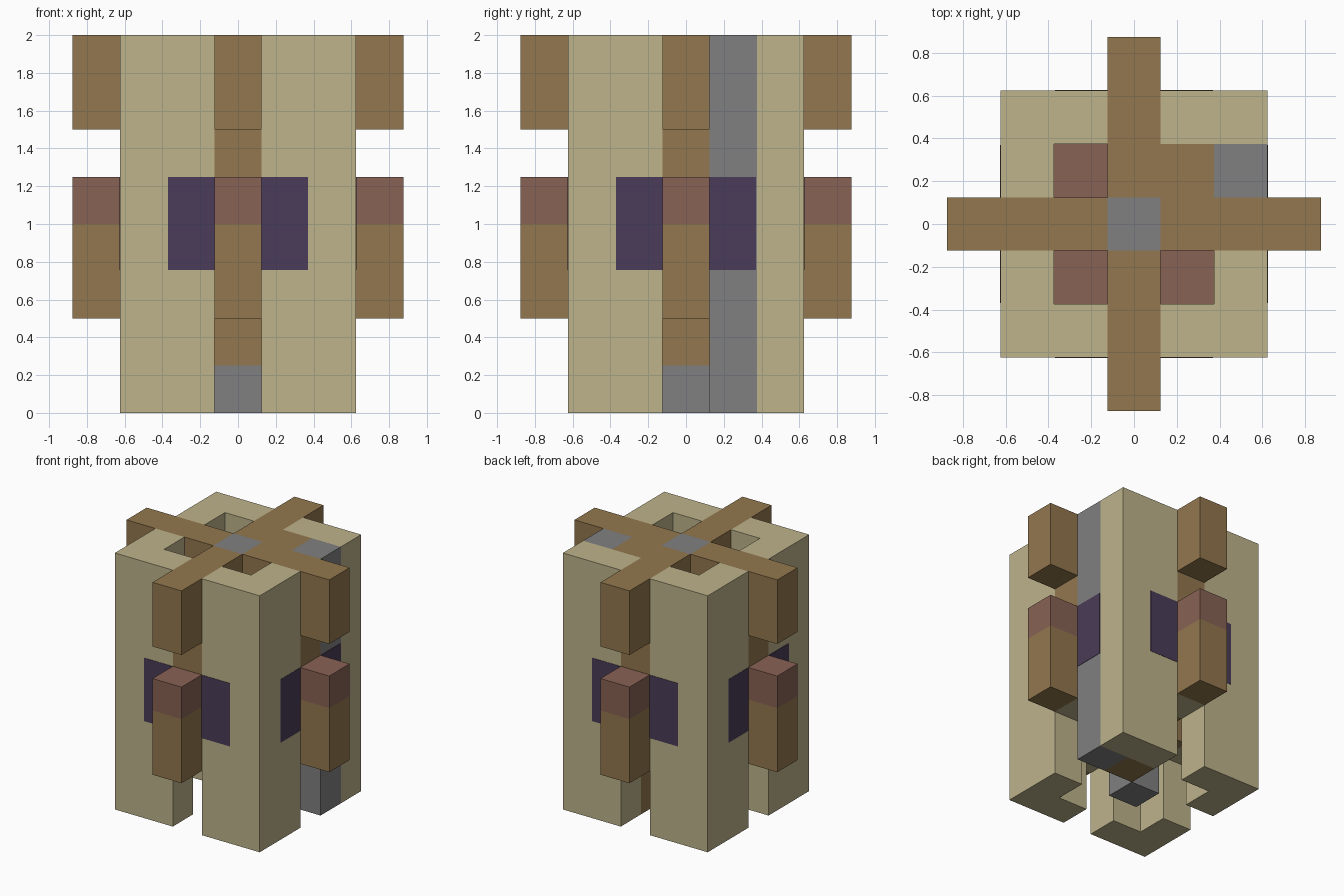
import bpy, bmesh
from math import pi
from mathutils import Matrix, Vector

old = bpy.data.objects.get("Cube")
if old:
    bpy.data.objects.remove(old, do_unlink=True)

U = 0.25  # one building block


def material(name, rgb):
    lin = [((c / 255 + 0.055) / 1.055) ** 2.4 for c in rgb] + [1.0]
    m = bpy.data.materials.new(name)
    m.use_nodes = True
    m.diffuse_color = lin
    m.node_tree.nodes["Principled BSDF"].inputs["Base Color"].default_value = lin
    return m


tan = material("sandstone tan", (189, 179, 139))
brown = material("wood brown", (147, 119, 78))
grey = material("stone grey", (128, 128, 128))
red = material("brick red", (136, 98, 84))
purple = material("window purple", (74, 60, 88))


def prism(name, points, sweep, mats, turn=0.0, cuts=(), rule=None):
    """Extrude a flat outline (in blocks), cut it level, turn it about z, colour it."""
    bm = bmesh.new()
    face = bm.faces.new([bm.verts.new(p) for p in points])
    res = bmesh.ops.extrude_face_region(bm, geom=[face])
    moved = [g for g in res["geom"] if isinstance(g, bmesh.types.BMVert)]
    bmesh.ops.translate(bm, verts=moved, vec=Vector(sweep))
    for z in cuts:
        bmesh.ops.bisect_plane(bm, geom=bm.verts[:] + bm.edges[:] + bm.faces[:],
                               plane_co=(0, 0, z), plane_no=(0, 0, 1))
    bmesh.ops.recalc_face_normals(bm, faces=bm.faces[:])
    bm.normal_update()
    if rule:
        for f in bm.faces:
            f.material_index = rule(f)
    bm.transform(Matrix.Rotation(turn, 4, "Z") @ Matrix.Scale(U, 4))
    mesh = bpy.data.meshes.new(name)
    bm.to_mesh(mesh)
    bm.free()
    for m in mats:
        mesh.materials.append(m)
    ob = bpy.data.objects.new(name, mesh)
    bpy.context.collection.objects.link(ob)
    return ob


def box(name, x, y, z, mats, **kw):
    outline = [(x[0], y[0], z[0]), (x[1], y[0], z[0]),
               (x[1], y[1], z[0]), (x[0], y[1], z[0])]
    return prism(name, outline, (0, 0, z[1] - z[0]), mats, **kw)


# Corner walls: three hollow L-shaped pillars and one filled corner
L = [(.5, 1.5), (1.5, 1.5), (1.5, .5), (2.5, .5), (2.5, 2.5), (.5, 2.5)]
for sx, sy, label in ((-1, -1, "front_right"), (1, -1, "front_left"), (-1, 1, "back_right")):
    prism("corner_wall_" + label, [(sx * a, sy * b, 0) for a, b in L], (0, 0, 8), [tan])
    # Sunken floor in the shaft behind the pillar
    box("shaft_floor_" + label, sorted((sx * .5, sx * 1.5)), sorted((sy * .5, sy * 1.5)),
        (4, 5), [red])
box("corner_wall_back_left", (.5, 2.5), (1.5, 2.5), (0, 8), [tan])
box("grey_pillar", (1.5, 2.5), (.5, 1.5), (0, 8), [grey])
box("inner_log", (.5, 1.5), (.5, 1.5), (0, 8), [brown])

# Centre post with a grey foot and grey cap
box("centre_post", (-.5, .5), (-.5, .5), (0, 8), [brown, grey], cuts=(1,),
    rule=lambda f: int(f.calc_center_median().z < 1 or f.normal.z > .9))

# Four matching sides: spoke with upper arm, sill, lower arm, windows
spoke = [(.5, 2), (1.5, 2), (1.5, 3), (2.5, 3), (2.5, 6), (3.5, 6), (3.5, 8), (.5, 8)]
for i, side in enumerate(("left", "back", "right", "front")):
    t = i * pi / 2
    prism("spoke_" + side, [(r, -.5, z) for r, z in spoke], (0, 1, 0), [brown], turn=t)
    box("sill_" + side, (1.5, 2.5), (-.5, .5), (2, 3), [tan], turn=t)
    box("lower_arm_" + side, (2.5, 3.5), (-.5, .5), (2, 5), [brown, red], turn=t, cuts=(4,),
        rule=lambda f: int(f.calc_center_median().z > 4))
    for s in (-1, 1):
        box("window_%s_%s" % (side, "a" if s < 0 else "b"), (2.49, 2.51),
            sorted((s * .5, s * 1.48)), (3.03, 5), [purple], turn=t)
